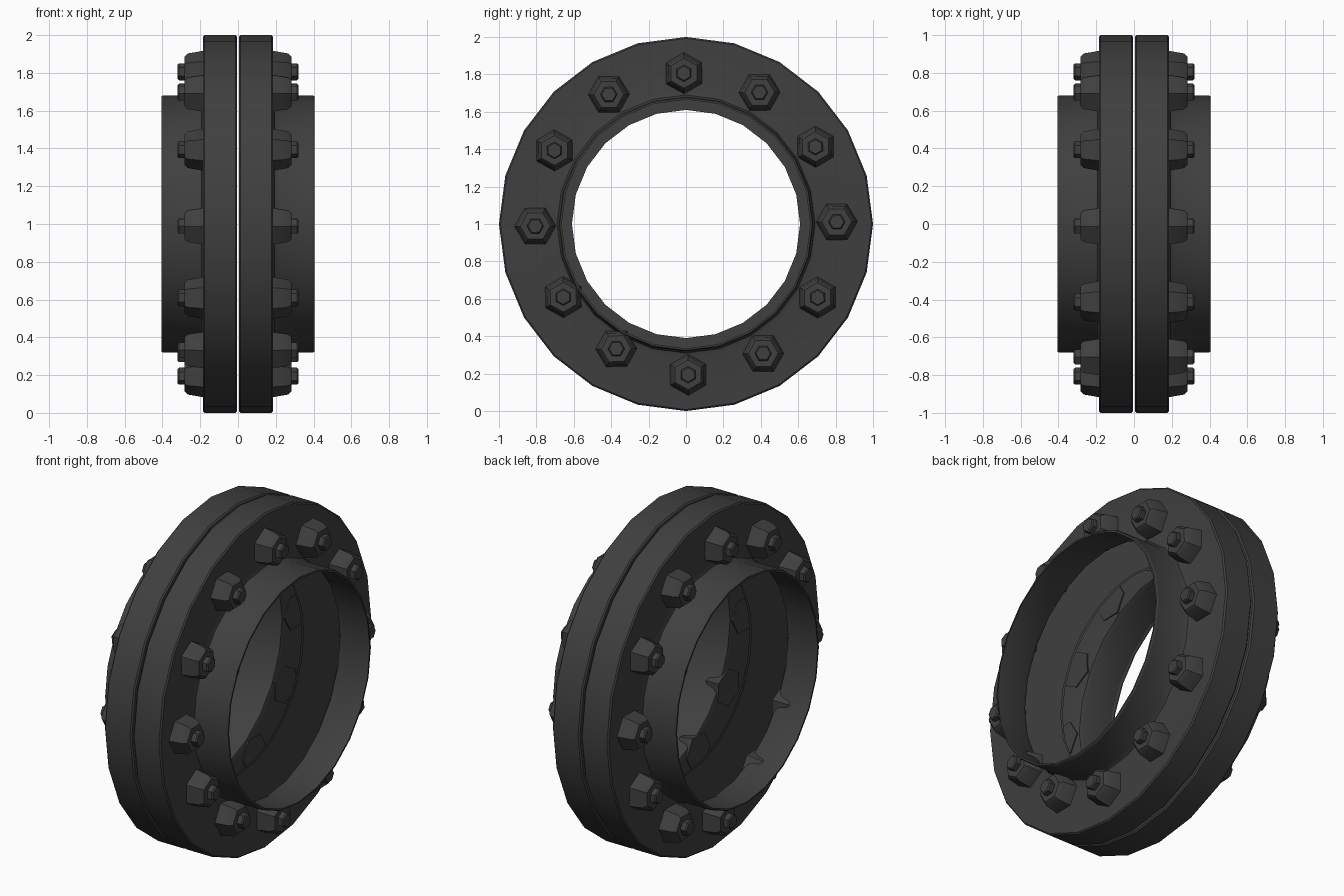
import bpy, bmesh, math
from mathutils import Vector

if "Cube" in bpy.data.objects:
    bpy.data.objects.remove(bpy.data.objects["Cube"])

SEG = 24       # sides of the flange rings
CZ = 1.0       # height of the pipe axis

dark = bpy.data.materials.new("dark_iron")
dark.diffuse_color = (0.05, 0.05, 0.05, 1)
dark.use_nodes = True
dark.node_tree.nodes["Principled BSDF"].inputs["Base Color"].default_value = dark.diffuse_color


def lathe_x(name, profile, sides, cy, cz, turn, side, cap=False):
    """Revolve (x, radius) points around an axis parallel to x; side=-1 mirrors."""
    bm = bmesh.new()
    rings = []
    for x, r in profile:
        ring = []
        for i in range(sides):
            a = turn + 2 * math.pi * i / sides
            ring.append(bm.verts.new(Vector((side * x, cy + r * math.cos(a), cz + r * math.sin(a)))))
        rings.append(ring)
    for a, b in zip(rings, rings[1:]):
        for i in range(sides):
            j = (i + 1) % sides
            quad = [a[i], a[j], b[j], b[i]]
            bm.faces.new(quad if side > 0 else quad[::-1])
    if cap:
        bm.faces.new(rings[0][::-1] if side > 0 else rings[0])
        bm.faces.new(rings[-1] if side > 0 else rings[-1][::-1])
    me = bpy.data.meshes.new(name)
    bm.to_mesh(me)
    bm.free()
    ob = bpy.data.objects.new(name, me)
    bpy.context.collection.objects.link(ob)
    me.materials.append(dark)
    bpy.context.view_layer.objects.active = ob
    for o in bpy.context.selected_objects:
        o.select_set(False)
    ob.select_set(True)
    bpy.ops.object.shade_smooth_by_angle(angle=math.radians(30))
    return ob


# Hollow flange shell: mating face, rim, bolting face, fillet, pipe neck, lip
flange_profile = [
    (0.006, 0.61), (0.006, 0.992), (0.014, 1.0), (0.177, 1.0), (0.185, 0.992),
    (0.185, 0.715), (0.192, 0.69), (0.215, 0.68),
    (0.398, 0.68), (0.406, 0.675), (0.406, 0.665),
]
# Tapered hexagonal nut and the bolt end sticking out of it
nut_profile = [(0.178, 0.112), (0.265, 0.097), (0.284, 0.08)]
stud_profile = [(0.275, 0.045), (0.312, 0.045), (0.319, 0.038)]

for side, label in ((1, "right"), (-1, "left")):
    lathe_x(f"{label}_flange", flange_profile, SEG, 0, CZ, 0, side)
    for i in range(12):
        a = math.radians(30 * i + 0.8)
        r = 0.764 if i in (7, 8) else 0.806   # two bolts sit closer to the neck
        y, z = r * math.cos(a), CZ + r * math.sin(a)
        lathe_x(f"{label}_nut_{i + 1}", nut_profile, 6, y, z, a, side, cap=True)
        lathe_x(f"{label}_bolt_end_{i + 1}", stud_profile, 6, y, z, a, side, cap=True)
